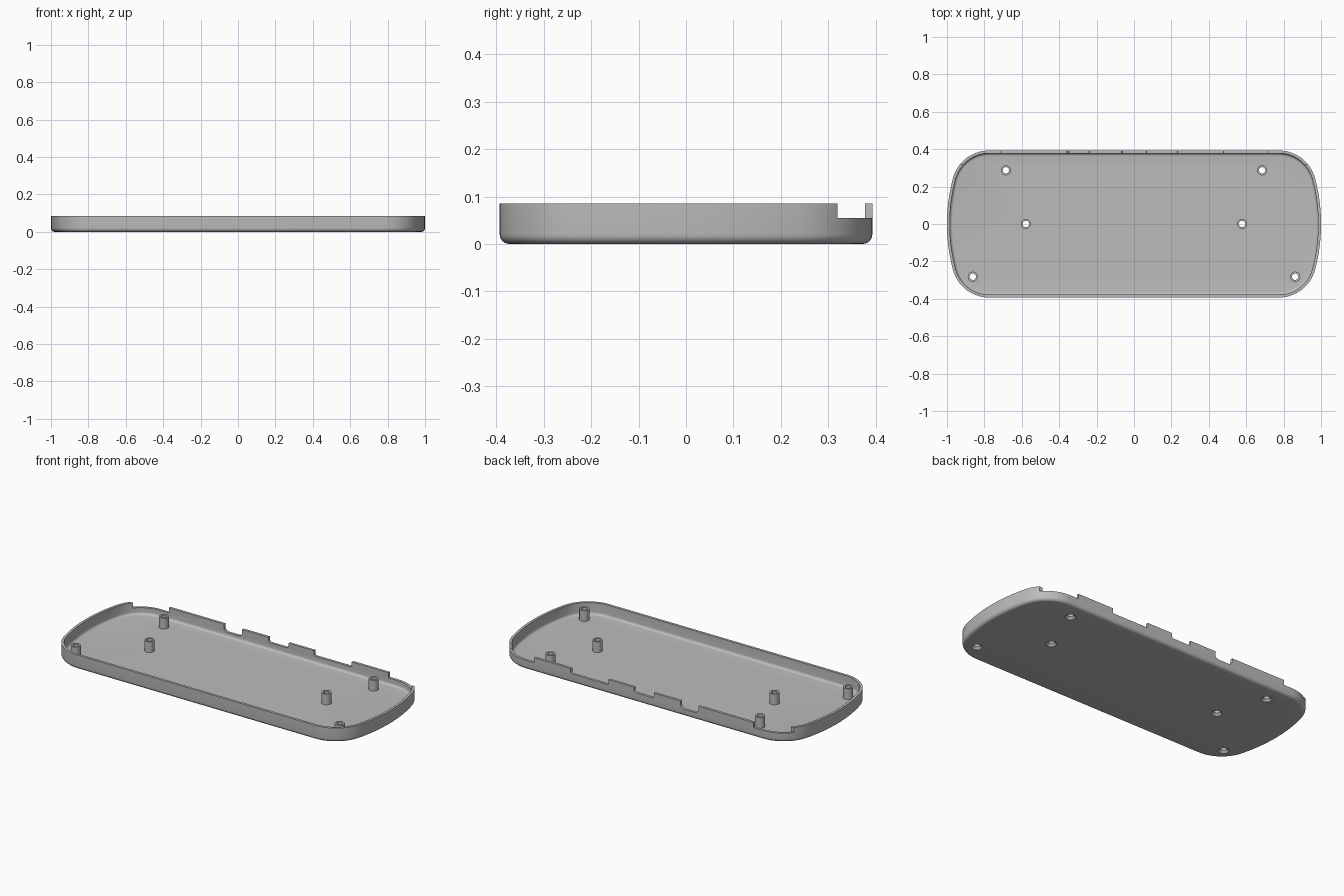
import bpy, bmesh
from math import sin, cos, pi, atan2, radians

if "Cube" in bpy.data.objects:
    bpy.data.objects.remove(bpy.data.objects["Cube"])

grey = bpy.data.materials.new("plain grey")
grey.use_nodes = True
GREY = (0.5, 0.5, 0.5, 1)
grey.diffuse_color = GREY
grey.node_tree.nodes["Principled BSDF"].inputs["Base Color"].default_value = GREY

HEIGHT, WALL, FLOOR = 0.085, 0.015, 0.015
HALF_Y, CORNER, CORNER_X = 0.393, 0.2, 0.775
CORNER_Y = HALF_Y - CORNER
# side arc centred on y = 0, tangent to the corner arcs and reaching x = 1
a = 1 - CORNER_X
SIDE = (a * a + CORNER_Y ** 2 - CORNER ** 2) / (2 * (a - CORNER))
SPLIT = atan2(CORNER_Y, CORNER_X - (1 - SIDE))


def finish(name, bm):
    bmesh.ops.recalc_face_normals(bm, faces=bm.faces)
    mesh = bpy.data.meshes.new(name)
    bm.to_mesh(mesh)
    bm.free()
    mesh.materials.append(grey)
    obj = bpy.data.objects.new(name, mesh)
    bpy.context.collection.objects.link(obj)
    return obj


def outline(inset):
    """Rounded outline with bowed ends, moved inwards by inset."""
    quarter = []
    for i in range(12):
        t = SPLIT * i / 12
        quarter.append((1 - SIDE + (SIDE - inset) * cos(t), (SIDE - inset) * sin(t)))
    for i in range(17):
        t = SPLIT + (pi / 2 - SPLIT) * i / 16
        quarter.append((CORNER_X + (CORNER - inset) * cos(t), CORNER_Y + (CORNER - inset) * sin(t)))
    half = quarter + [(-x, y) for x, y in reversed(quarter)]
    return half + [(x, -y) for x, y in reversed(half[1:-1])]


def skin(bm, rings, closed=False):
    """Bridge a list of rings of points with quads."""
    loops = [[bm.verts.new(p) for p in ring] for ring in rings]
    n = len(loops[0])
    pairs = list(zip(loops, loops[1:])) + ([(loops[-1], loops[0])] if closed else [])
    for lo, hi in pairs:
        for i in range(n):
            j = (i + 1) % n
            bm.faces.new((lo[i], lo[j], hi[j], hi[i]))
    return loops


def lathe(name, x, y, profile, capped, sides=32):
    bm = bmesh.new()
    rings = [[(x + r * cos(2 * pi * i / sides), y + r * sin(2 * pi * i / sides), z)
              for i in range(sides)] for r, z in profile]
    loops = skin(bm, rings, closed=not capped)
    if capped:
        bm.faces.new(loops[0])
        bm.faces.new(loops[-1])
    return finish(name, bm)


def prism(name, profile, y0, y1):
    """Extrude an x-z profile along y."""
    bm = bmesh.new()
    for loop in skin(bm, [[(x, y, z) for x, z in profile] for y in (y0, y1)]):
        bm.faces.new(loop)
    return finish(name, bm)


def slot(x0, x1, bottom, r):
    """Notch profile with rounded lower corners, open at the top."""
    pts = [(x1, 0.12), (x0, 0.12)]
    for cx, start in ((x0 + r, pi), (x1 - r, 1.5 * pi)):
        pts += [(cx + r * cos(start + i * pi / 12), bottom + r + r * sin(start + i * pi / 12))
                for i in range(7)]
    return pts


# tray shell: rounded outer bottom edge, wall, rim, inner fillet, floor
STEPS, OUT_R, IN_R = 6, 0.02, 0.015
section = []
for i in range(STEPS + 1):
    t = pi / 2 * i / STEPS
    section.append((OUT_R * (1 - sin(t)), OUT_R * (1 - cos(t))))
section += [(0, HEIGHT), (WALL, HEIGHT)]
for i in range(STEPS + 1):
    t = pi / 2 * i / STEPS
    section.append((WALL + IN_R * (1 - cos(t)), FLOOR + IN_R * (1 - sin(t))))
bm = bmesh.new()
loops = skin(bm, [[(x, y, z) for x, y in outline(d)] for d, z in section])
bm.faces.new(loops[0])
bm.faces.new(loops[-1])
tray = finish("tray", bm)

cutters = []
# back wall notches
for x0, x1, bottom, r in ((-0.357, -0.238, 0.042, 0.025),
                          (-0.066, 0.066, 0.055, 0.015),
                          (0.232, 0.478, 0.055, 0.008)):
    cutters.append(prism("notch_cutter", slot(x0, x1, bottom, r), 0.34, 0.45))
# low rim at the two back corners
for s in (-1, 1):
    corner = [(s * x, z) for x, z in ((0.717, 0.055), (1.1, 0.055), (1.1, 0.12), (0.717, 0.12))]
    cutters.append(prism("corner_cutter", corner, 0.32, 0.45))

# hollow screw posts with countersunk holes underneath
HOLE, POST, POST_TOP = 0.017, 0.027, 0.078
bosses = []
for x, y in ((0.685, 0.287), (0.578, 0.0), (0.862, -0.282)):
    for s, side in ((1, "left"), (-1, "right")):
        cutters.append(lathe("hole_cutter", s * x, y,
                             [(0.031, -0.001), (HOLE, 0.013), (HOLE, 0.03)], True))
        bosses.append(lathe("screw_post_" + side, s * x, y,
                            [(HOLE, 0.0135), (POST, 0.0135), (POST, POST_TOP), (HOLE, POST_TOP)],
                            False))

# apply the cuts and remove the cutters
bpy.context.view_layer.objects.active = tray
for cutter in cutters:
    cutter.hide_render = True
    mod = tray.modifiers.new("cut", "BOOLEAN")
    mod.operation, mod.solver, mod.object = "DIFFERENCE", "EXACT", cutter
    bpy.ops.object.modifier_apply(modifier=mod.name)
    bpy.data.objects.remove(cutter)

# smooth curved walls, keep edges sharp
bpy.ops.object.select_all(action="DESELECT")
for obj in [tray] + bosses:
    obj.select_set(True)
bpy.ops.object.shade_smooth_by_angle(angle=radians(30))
